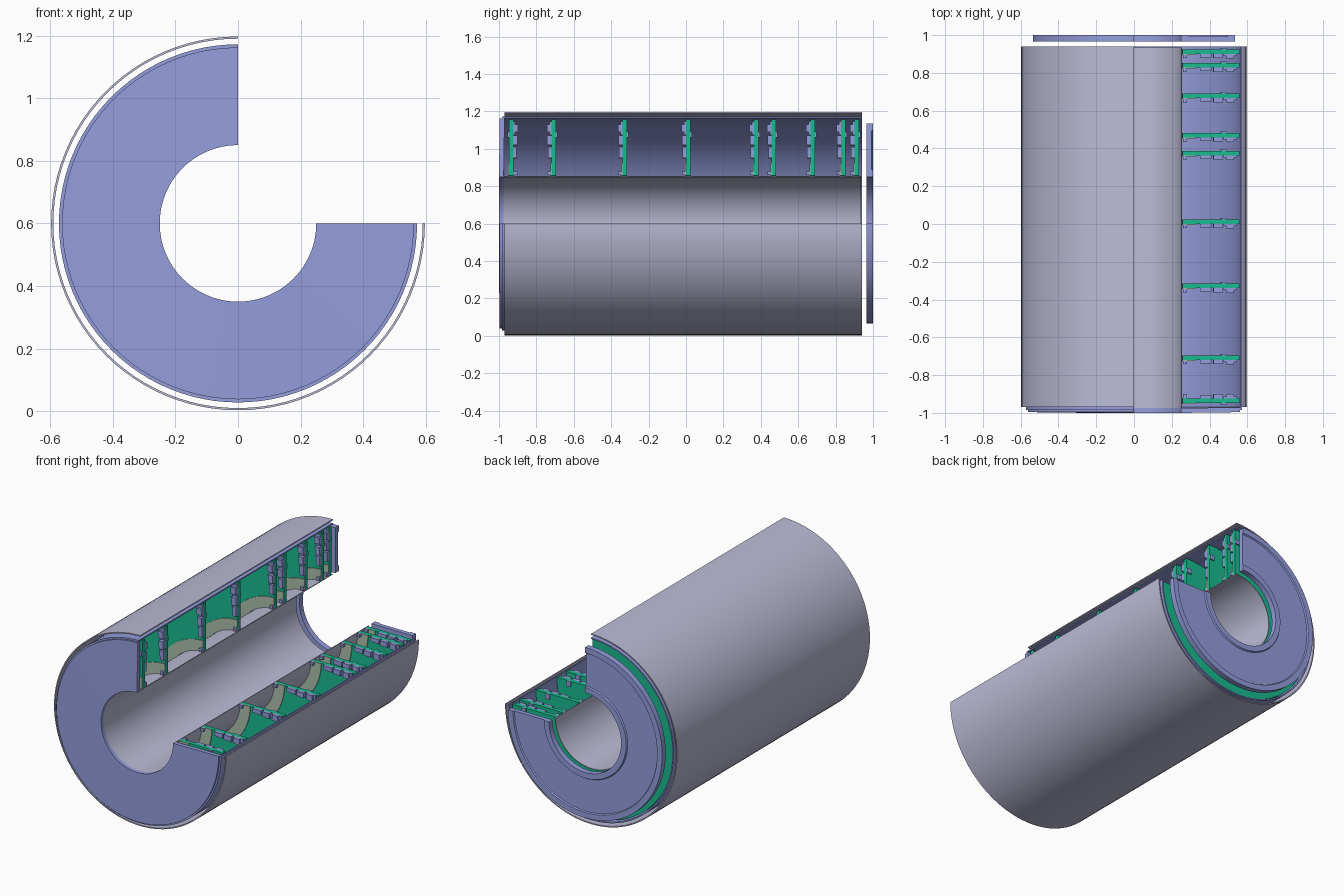
import bpy, bmesh
from math import sin, cos, radians, ceil

if "Cube" in bpy.data.objects:
    bpy.data.objects.remove(bpy.data.objects["Cube"])

CZ = 0.6  # height of the horizontal axis


def material(name, rgb):
    m = bpy.data.materials.new(name)
    m.diffuse_color = (*rgb, 1)
    m.use_nodes = True
    m.node_tree.nodes["Principled BSDF"].inputs["Base Color"].default_value = m.diffuse_color
    return m


BLUE = material("blue", (0.30, 0.34, 0.72))
LAVENDER = material("lavender", (0.50, 0.50, 0.68))
GREEN = material("green", (0.01, 0.50, 0.28))
PALE = material("pale_green", (0.42, 0.52, 0.42))


def sweep(bm, profile, a0=90, a1=360, step=3.75):
    """Sweep a closed (radius, y) profile about the axis and cap both ends."""
    n = max(1, ceil((a1 - a0) / step))
    rings = []
    for i in range(n + 1):
        a = radians(a0 + (a1 - a0) * i / n)
        rings.append([bm.verts.new((r * cos(a), y, CZ + r * sin(a))) for r, y in profile])
    k = len(profile)
    for p, q in zip(rings, rings[1:]):
        for j in range(k):
            bm.faces.new((p[j], p[(j + 1) % k], q[(j + 1) % k], q[j]))
    bm.faces.new(rings[0])
    bm.faces.new(rings[-1][::-1])


def rect(r0, r1, y0, y1):
    return [(r0, y0), (r1, y0), (r1, y1), (r0, y1)]


def finish(name, bm, mat):
    bmesh.ops.recalc_face_normals(bm, faces=bm.faces)
    me = bpy.data.meshes.new(name)
    bm.to_mesh(me)
    bm.free()
    ob = bpy.data.objects.new(name, me)
    bpy.context.collection.objects.link(ob)
    me.materials.append(mat)
    bpy.ops.object.select_all(action='DESELECT')
    ob.select_set(True)
    bpy.context.view_layer.objects.active = ob
    bpy.ops.object.shade_smooth_by_angle(angle=radians(30))


def part(name, profile, mat):
    bm = bmesh.new()
    sweep(bm, profile)
    finish(name, bm, mat)


# Shells
part("outer_shell", rect(0.590, 0.597, -0.97, 0.94), LAVENDER)
part("inner_shell", rect(0.564, 0.572, -0.97, 0.94), BLUE)
part("bore_tube", rect(0.250, 0.255, -0.975, 0.935), LAVENDER)

# End plates with shallow raised rims
part("front_plate", [(0.25, -1.0), (0.562, -0.996), (0.562, -0.985), (0.572, -0.985),
                     (0.572, -0.97), (0.25, -0.975)], BLUE)
part("back_plate", [(0.25, 0.965), (0.535, 0.965), (0.535, 1.0), (0.50, 1.0), (0.495, 0.992),
                    (0.29, 0.992), (0.285, 1.0), (0.25, 1.0)], BLUE)

# Discs along the axis: (y, side on which the blocks sit)
discs = [(-0.935, 1)] + [(y, -1) for y in
                         (-0.708, -0.328, 0.012, 0.375, 0.47, 0.678, 0.84, 0.912)]
# Blocks on each disc: inner radius, outer radius, depth from the disc
blocks = [(0.26, 0.28, 0.034), (0.35, 0.41, 0.030), (0.42, 0.47, 0.034), (0.475, 0.49, 0.022),
          (0.49, 0.53, 0.036), (0.53, 0.545, 0.022)]

for i, (y, s) in enumerate(discs, 1):
    part(f"disc_{i}", rect(0.256, 0.558, y - 0.012, y + 0.012), GREEN)
    part(f"disc_hub_{i}", rect(0.256, 0.325, y - 0.017, y - 0.012), PALE)
    bm = bmesh.new()
    for a in (90, 178, 268, 356):
        for r0, r1, d in blocks:
            ya, yb = sorted((y + s * 0.012, y + s * d))
            sweep(bm, rect(r0, r1, ya, yb), a, a + 4)
        # small clip on the other face
        ya, yb = sorted((y - s * 0.012, y - s * 0.02))
        sweep(bm, rect(0.46, 0.49, ya, yb), a, a + 4)
    finish(f"disc_blocks_{i}", bm, BLUE)
